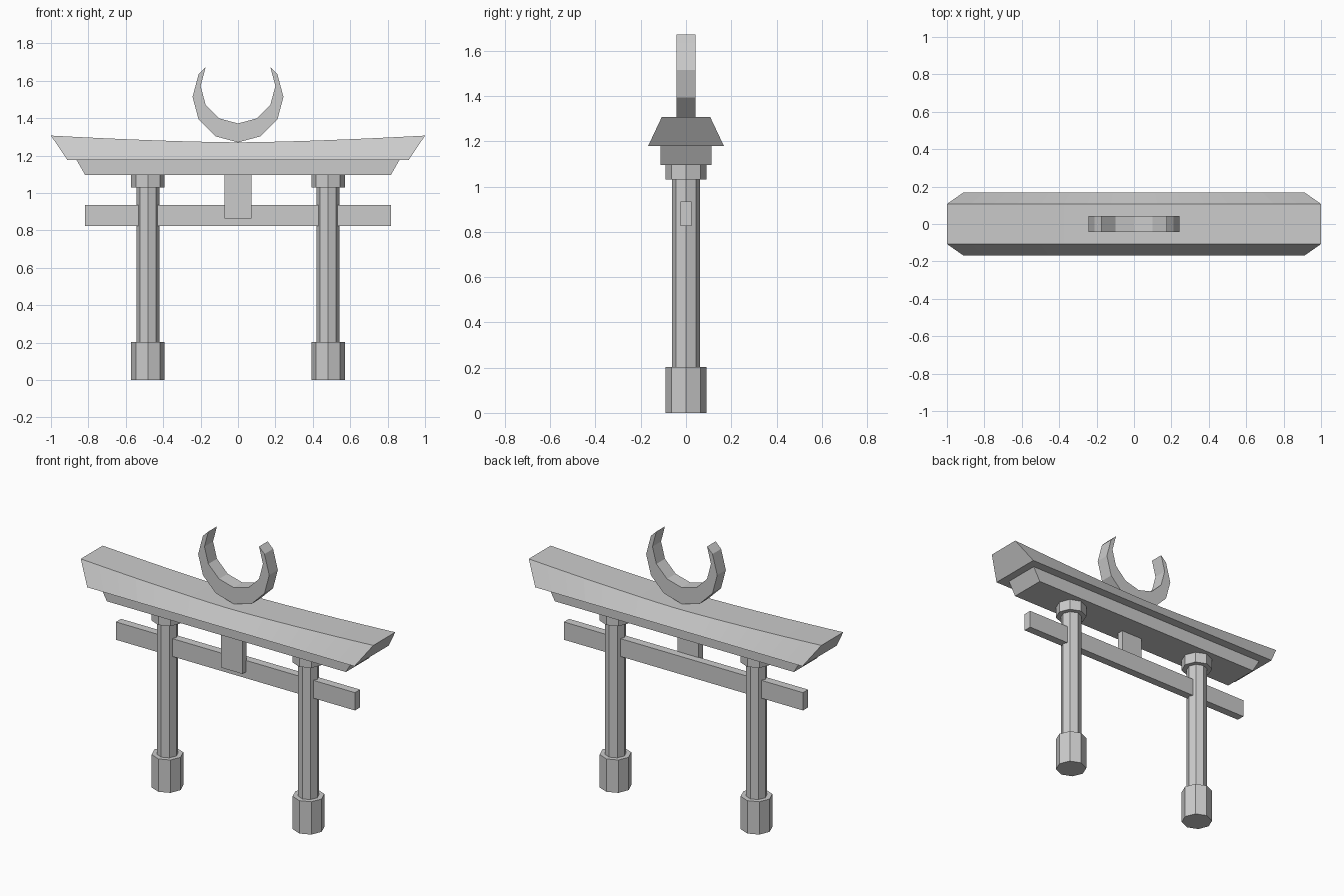
import bpy, bmesh
from math import sin, cos, radians

if "Cube" in bpy.data.objects:
    bpy.data.objects.remove(bpy.data.objects["Cube"])


def make_object(name, bm):
    bmesh.ops.recalc_face_normals(bm, faces=bm.faces)
    mesh = bpy.data.meshes.new(name)
    bm.to_mesh(mesh)
    bm.free()
    obj = bpy.data.objects.new(name, mesh)
    bpy.context.collection.objects.link(obj)
    return obj


def loft(name, sections):
    """Skin a list of equal-length closed sections and cap both ends."""
    bm = bmesh.new()
    rings = [[bm.verts.new(p) for p in s] for s in sections]
    n = len(rings[0])
    for a, b in zip(rings, rings[1:]):
        for i in range(n):
            j = (i + 1) % n
            bm.faces.new((a[i], a[j], b[j], b[i]))
    bm.faces.new(rings[0])
    bm.faces.new(rings[-1])
    return make_object(name, bm)


def box(name, x, y, z):
    return loft(name, [[(px, y[0], z[0]), (px, y[1], z[0]),
                        (px, y[1], z[1]), (px, y[0], z[1])] for px in x])


def octagon(name, x, r, z0, z1):
    return loft(name, [[(x + r * cos(radians(45 * i)), r * sin(radians(45 * i)), z)
                        for i in range(8)] for z in (z0, z1)])


# Pillars with wide feet and collars
for side, x in (("left", -0.482), ("right", 0.482)):
    octagon(side + "_pillar", x, 0.061, 0.2, 1.04)
    octagon(side + "_foot", x, 0.09, 0.0, 0.203)
    octagon(side + "_collar", x, 0.09, 1.03, 1.096)

# Tie beam and the plaque on its front
box("tie_beam", (-0.817, 0.817), (-0.025, 0.025), (0.825, 0.935))
box("plaque", (-0.073, 0.073), (-0.06, -0.02), (0.865, 1.096))

# Lower lintel with slanted ends
loft("lower_lintel", [[(s * 0.817, -0.113, 1.096), (s * 0.817, 0.113, 1.096),
                       (s * 0.865, 0.113, 1.18), (s * 0.865, -0.113, 1.18)]
                      for s in (-1, 1)])

# Top lintel: tapered section, slanted ends, upswept top
sections = []
for i in range(17):
    t = -1 + i / 8
    top = 1.271 + 0.036 * abs(t) ** 1.5
    sections.append([(t * 0.913, -0.168, 1.178), (t * 0.913, 0.168, 1.178),
                     (t, 0.107, top), (t, -0.107, top)])
loft("top_lintel", sections)

# Crescent: lofted between two offset arcs, open at the top
sections = []
for i in range(9):
    a = radians(-210 + 30 * i)
    xo, zo = 0.243 * cos(a), 1.514 + 0.243 * sin(a)
    xi, zi = 0.2 * cos(a), 1.572 + 0.2 * sin(a)
    sections.append([(xo, -0.042, zo), (xo, 0.042, zo),
                     (xi, 0.042, zi), (xi, -0.042, zi)])
loft("crescent", sections)
